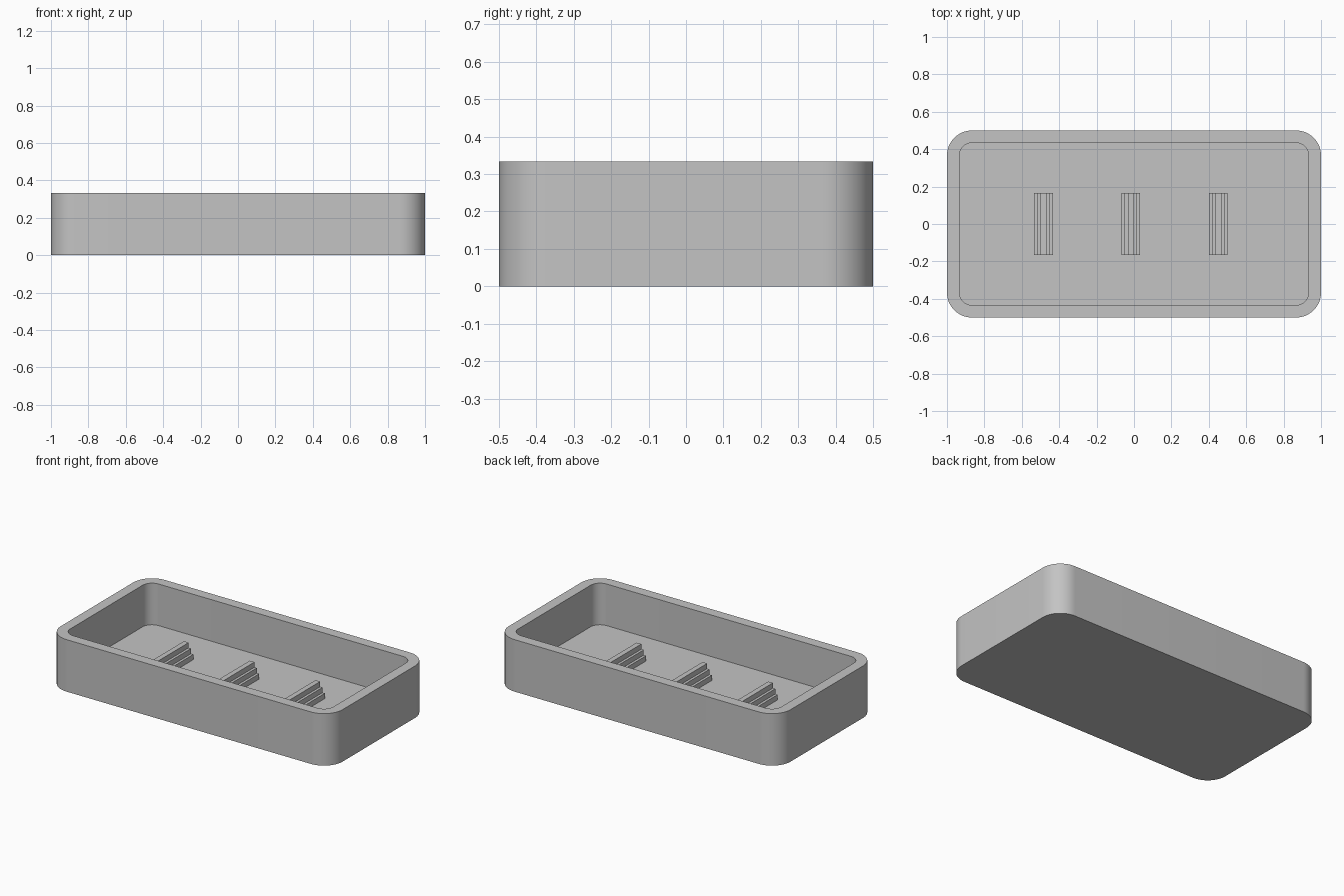
import bpy, bmesh
from math import sin, cos, pi, radians

LENGTH, DEPTH, HEIGHT = 2.0, 1.0, 1 / 3
WALL = 1 / 15              # wall and floor thickness
RADIUS = 2 * WALL          # outer corner radius
CORNER_STEPS = 16

cube = bpy.data.objects.get("Cube")
if cube:
    bpy.data.objects.remove(cube, do_unlink=True)

grey = bpy.data.materials.new("light_grey")
grey.use_nodes = True
colour = (0.55, 0.55, 0.55, 1)
grey.diffuse_color = colour
grey.node_tree.nodes["Principled BSDF"].inputs["Base Color"].default_value = colour


def add_object(name, bm):
    bmesh.ops.recalc_face_normals(bm, faces=bm.faces)
    mesh = bpy.data.meshes.new(name)
    bm.to_mesh(mesh)
    bm.free()
    mesh.materials.append(grey)
    obj = bpy.data.objects.new(name, mesh)
    bpy.context.collection.objects.link(obj)
    return obj


def rounded_ring(bm, inset, z):
    """Loop of vertices around a rounded rectangle."""
    r = RADIUS - inset
    cx, cy = LENGTH / 2 - RADIUS, DEPTH / 2 - RADIUS
    ring = []
    for quarter, (sx, sy) in enumerate(((1, 1), (-1, 1), (-1, -1), (1, -1))):
        for i in range(CORNER_STEPS + 1):
            a = (quarter + i / CORNER_STEPS) * pi / 2
            ring.append(bm.verts.new((sx * cx + r * cos(a), sy * cy + r * sin(a), z)))
    return ring


# Tray: outer wall, rim, inner wall, closed by the underside and the floor
bm = bmesh.new()
rings = [rounded_ring(bm, inset, z) for inset, z in
         ((0, 0), (0, HEIGHT), (WALL, HEIGHT), (WALL, WALL))]
for lower, upper in zip(rings, rings[1:]):
    for i in range(len(lower)):
        j = (i + 1) % len(lower)
        bm.faces.new((lower[i], lower[j], upper[j], upper[i]))
bm.faces.new(rings[0])
bm.faces.new(rings[-1])
tray = add_object("tray", bm)
bpy.ops.object.select_all(action="DESELECT")
tray.select_set(True)
bpy.context.view_layer.objects.active = tray
bpy.ops.object.shade_smooth_by_angle(angle=radians(30))


def stepped_rib(name, x):
    """Three-tier ridge: half a stair profile, mirrored and extruded along y."""
    step, half_length = WALL / 2, DEPTH / 6
    half = []
    for tier in range(3):
        w = (3 - tier) * step / 2
        bottom = WALL + tier * step - (0.01 if tier == 0 else 0)
        half += [(w, bottom), (w, WALL + (tier + 1) * step)]
    profile = half + [(-w, z) for w, z in reversed(half)]
    bm = bmesh.new()
    face = bm.faces.new([bm.verts.new((x + px, -half_length, z)) for px, z in profile])
    new = bmesh.ops.extrude_face_region(bm, geom=[face])["geom"]
    moved = [v for v in new if isinstance(v, bmesh.types.BMVert)]
    bmesh.ops.translate(bm, verts=moved, vec=(0, 2 * half_length, 0))
    if not face.is_valid or len(bm.faces) < len(profile) + 2:
        bm.faces.new([v for v in bm.verts if v not in moved])
    return add_object(name, bm)


# Row of three ridges on the floor
for name, i in (("right_rib", -1), ("middle_rib", 0), ("left_rib", 1)):
    stepped_rib(name, -WALL / 4 + i * 7 * WALL)
